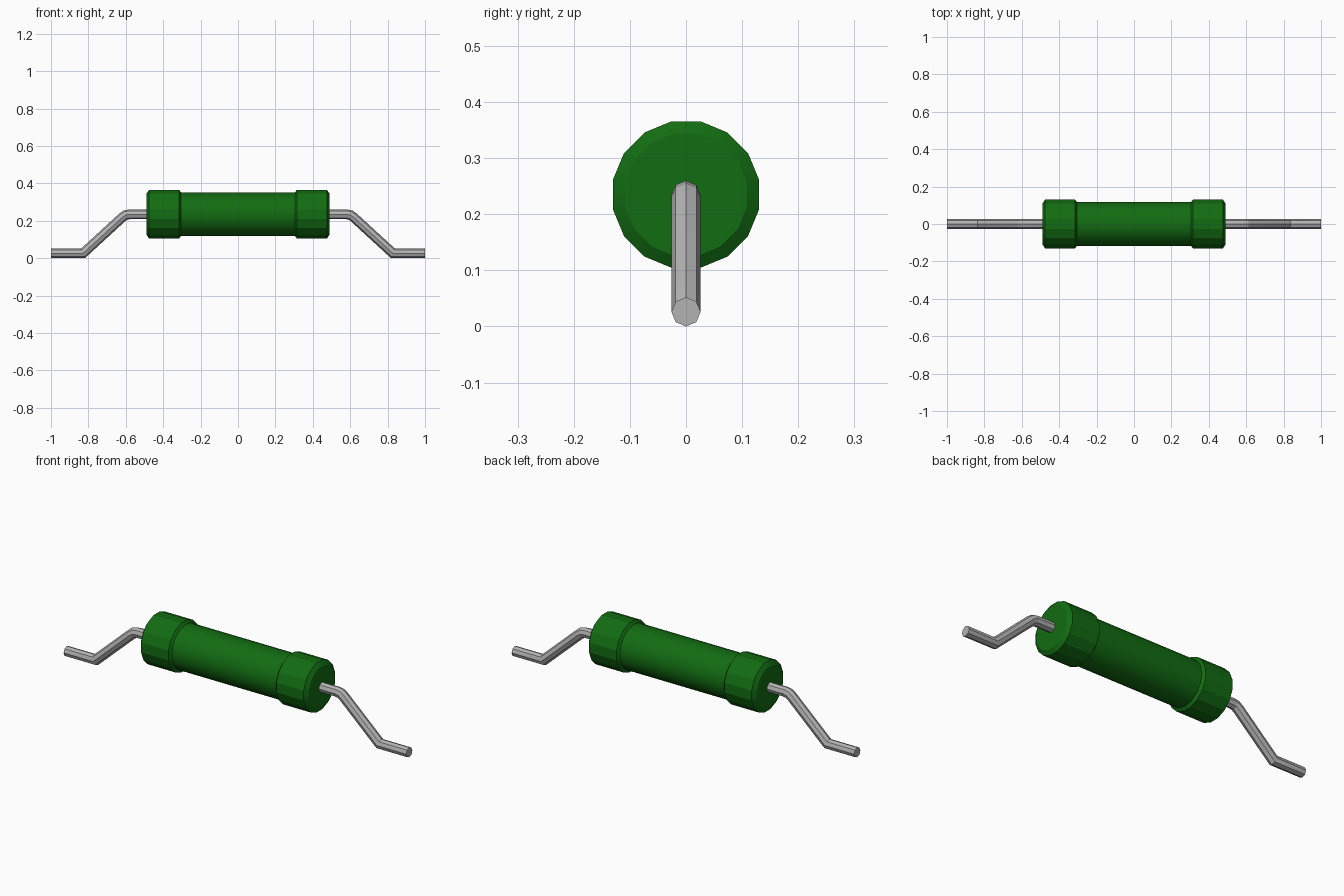
import bpy, bmesh, math
from mathutils import Vector

if "Cube" in bpy.data.objects:
    bpy.data.objects.remove(bpy.data.objects["Cube"])

AXIS_Z = 0.235


def material(name, rgb):
    m = bpy.data.materials.new(name)
    m.use_nodes = True
    m.diffuse_color = (*rgb, 1)
    m.node_tree.nodes["Principled BSDF"].inputs["Base Color"].default_value = (*rgb, 1)
    return m


green = material("dark green", (0.006, 0.15, 0.006))
metal = material("grey metal", (0.45, 0.45, 0.45))


def loft(name, rings, mat, smooth_angle):
    """Skin a list of closed point rings and cap both ends."""
    bm = bmesh.new()
    loops = [[bm.verts.new(p) for p in ring] for ring in rings]
    for a, b in zip(loops, loops[1:]):
        n = len(a)
        for i in range(n):
            j = (i + 1) % n
            bm.faces.new((a[i], a[j], b[j], b[i]))
    bm.faces.new(loops[0][::-1])
    bm.faces.new(loops[-1])
    bmesh.ops.recalc_face_normals(bm, faces=bm.faces)
    mesh = bpy.data.meshes.new(name)
    bm.to_mesh(mesh)
    bm.free()
    mesh.materials.append(mat)
    ob = bpy.data.objects.new(name, mesh)
    bpy.context.collection.objects.link(ob)
    bpy.ops.object.select_all(action="DESELECT")
    ob.select_set(True)
    bpy.context.view_layer.objects.active = ob
    bpy.ops.object.shade_smooth_by_angle(angle=math.radians(smooth_angle))
    return ob


def disc(x, radius, sides, turn):
    """Ring around the body axis; turn is a fraction of one side."""
    ring = []
    for i in range(sides):
        a = math.tau * (i + turn) / sides
        ring.append((x, radius * math.sin(a), AXIS_Z + radius * math.cos(a)))
    return ring


def wire(name, path, radius, sides):
    """Sweep an octagon along a path in the xz plane with mitred bends."""
    pts = [Vector((x, 0, z)) for x, z in path]
    rings = []
    for i, p in enumerate(pts):
        before = (p - pts[i - 1]).normalized() if i else None
        after = (pts[i + 1] - p).normalized() if i + 1 < len(pts) else None
        before, after = before or after, after or before
        tangent = (before + after).normalized()
        up = Vector((-tangent.z, 0, tangent.x))
        if up.z < 0:
            up = -up
        up /= tangent.dot(before)
        ring = []
        for k in range(sides):
            a = math.tau * k / sides
            ring.append(p + up * radius * math.cos(a)
                        + Vector((0, radius * math.sin(a), 0)))
        rings.append(ring)
    return loft(name, rings, metal, 20)


# Smooth central body
loft("body", [disc(x, 0.117, 32, 0.5) for x in (-0.32, 0.32)], green, 40)

for side, s in (("left", 1), ("right", -1)):
    # Bevelled end cap
    profile = [(0.30, 0.112), (0.315, 0.133), (0.475, 0.133), (0.49, 0.111)]
    loft(side + "_end_cap", [disc(s * x, r, 16, 0.5) for x, r in profile], green, 20)
    # Bent lead
    path = [(0.47, 0.234), (0.582, 0.234), (0.602, 0.230), (0.62, 0.217),
            (0.828, 0.026), (1.0, 0.026)]
    wire(side + "_lead", [(s * x, z) for x, z in path], 0.026, 8)
